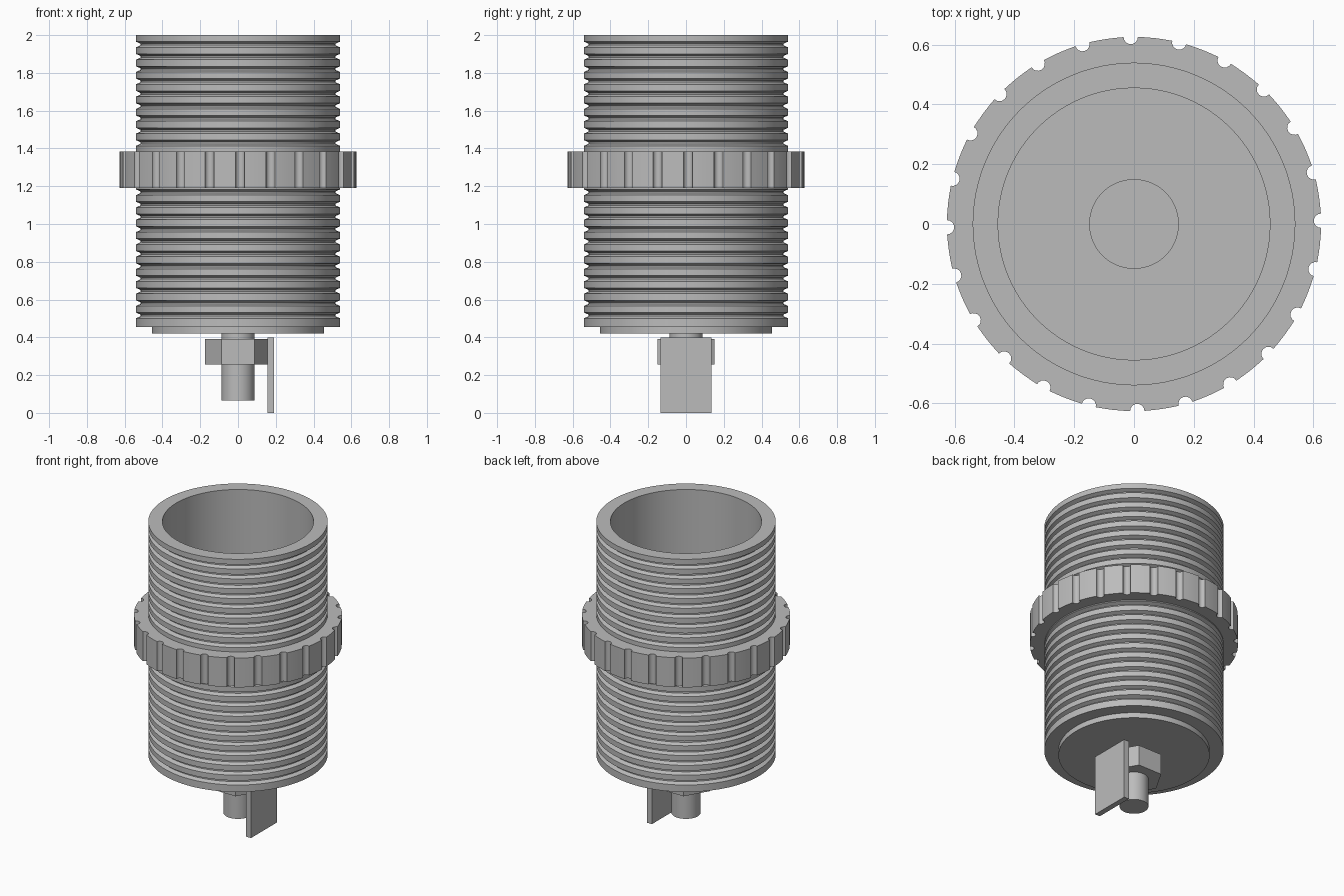
import bpy, bmesh
from math import sin, cos, pi, radians
from mathutils import Matrix

cube = bpy.data.objects.get("Cube")
if cube:
    bpy.data.objects.remove(cube, do_unlink=True)

grey = bpy.data.materials.new("plain_grey")
grey.use_nodes = True
grey.diffuse_color = (0.5, 0.5, 0.5, 1)
grey.node_tree.nodes["Principled BSDF"].inputs["Base Color"].default_value = (0.5, 0.5, 0.5, 1)


def finish(bm, name, smooth=True):
    bmesh.ops.recalc_face_normals(bm, faces=bm.faces)
    mesh = bpy.data.meshes.new(name)
    bm.to_mesh(mesh)
    bm.free()
    mesh.materials.append(grey)
    obj = bpy.data.objects.new(name, mesh)
    bpy.context.collection.objects.link(obj)
    if smooth:
        bpy.ops.object.select_all(action="DESELECT")
        obj.select_set(True)
        bpy.context.view_layer.objects.active = obj
        bpy.ops.object.shade_smooth_by_angle(angle=radians(25))
    return obj


def bridge(bm, loops):
    """Join a closed cycle of equal vertex loops with quads."""
    n = len(loops[0])
    for k, low in enumerate(loops):
        high = loops[(k + 1) % len(loops)]
        for i in range(n):
            j = (i + 1) % n
            bm.faces.new((low[i], low[j], high[j], high[i]))


def lathe_ring(name, profile, segments=96):
    bm = bmesh.new()
    loops = [[bm.verts.new((r * cos(2 * pi * i / segments), r * sin(2 * pi * i / segments), z))
              for i in range(segments)] for r, z in profile]
    bridge(bm, loops)
    return finish(bm, name)


def cylinder(name, radius, bottom, top, segments=64, smooth=True):
    bm = bmesh.new()
    bmesh.ops.create_cone(bm, cap_ends=True, segments=segments, radius1=radius, radius2=radius,
                          depth=top - bottom, matrix=Matrix.Translation((0, 0, (top + bottom) / 2)))
    return finish(bm, name, smooth)


# Open tube with evenly spaced outer grooves
OUTER, INNER, ROOT = 0.54, 0.455, 0.515
TUBE_BOTTOM, TUBE_TOP = 0.455, 2.0
profile = [(INNER, TUBE_TOP), (INNER, TUBE_BOTTOM), (OUTER, TUBE_BOTTOM)]
for k in range(23):
    z = 0.516 + k * 0.0652
    profile += [(OUTER, z - 0.015), (ROOT, z - 0.004), (ROOT, z + 0.004), (OUTER, z + 0.015)]
profile.append((OUTER, TUBE_TOP))
lathe_ring("threaded_tube", profile)

# Locking ring with rounded grip notches
NOTCHES, RING_R, NOTCH_R, RING_IN = 24, 0.626, 0.024, 0.53
outline = []
for k in range(NOTCHES):
    mid = radians(1) + k * 2 * pi / NOTCHES
    for i in range(9):
        a = pi / 2 + pi * i / 8
        r, t = RING_R + NOTCH_R * cos(a), -NOTCH_R * sin(a)
        outline.append((r * cos(mid) - t * sin(mid), r * sin(mid) + t * cos(mid)))
    for i in range(1, 4):
        a = mid + 2 * pi / NOTCHES * (0.15 + 0.7 * i / 4)
        outline.append((RING_R * cos(a), RING_R * sin(a)))
bm = bmesh.new()
loops = []
for z, inner in ((1.19, False), (1.385, False), (1.385, True), (1.19, True)):
    loop = []
    for x, y in outline:
        s = RING_IN / (x * x + y * y) ** 0.5 if inner else 1
        loop.append(bm.verts.new((x * s, y * s, z)))
    loops.append(loop)
bridge(bm, loops)
finish(bm, "locking_ring")

# End plug, inner boss, shaft and hexagonal nut
cylinder("end_plug", INNER, 0.42, 0.5, 96)
cylinder("inner_boss", 0.15, 0.49, 0.55)
cylinder("shaft", 0.087, 0.065, 0.43)
nut = cylinder("hex_nut", 0.174, 0.255, 0.392, 6, False)
nut.rotation_euler.z = pi / 6 if abs(nut.data.vertices[0].co.x) < 0.01 else 0

# Flat tongue beside the nut
bm = bmesh.new()
bmesh.ops.create_cube(bm, size=1, matrix=Matrix.Translation((0.173, 0, 0.2)) @ Matrix.Diagonal((0.036, 0.272, 0.4, 1)))
finish(bm, "flat_tongue", False)
